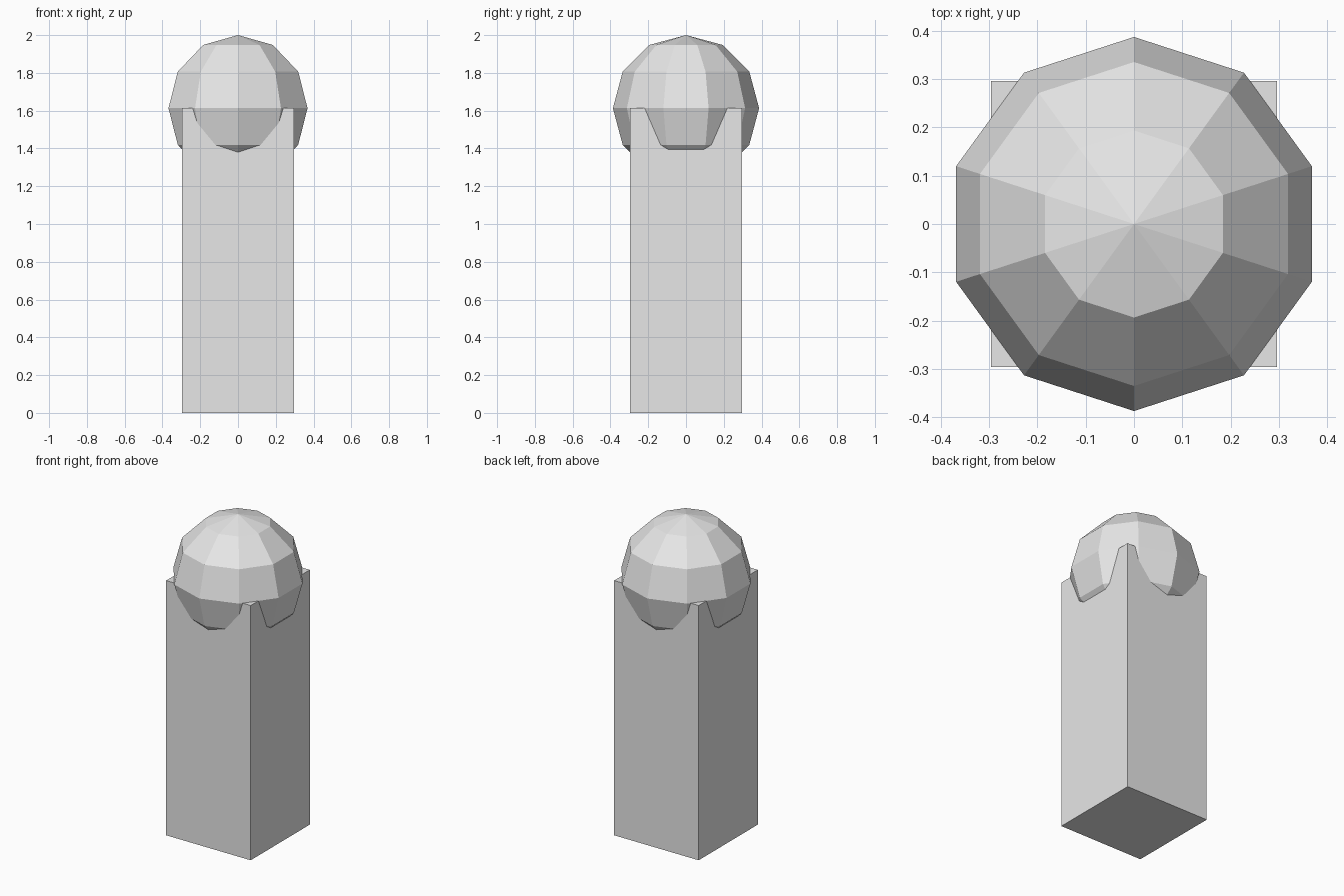
import bpy

if "Cube" in bpy.data.objects:
    bpy.data.objects.remove(bpy.data.objects["Cube"])

grey = bpy.data.materials.new("light grey")
grey.diffuse_color = (0.8, 0.8, 0.8, 1)
grey.use_nodes = True
grey.node_tree.nodes["Principled BSDF"].inputs["Base Color"].default_value = grey.diffuse_color

HALF, TOP, RADIUS = 0.296, 1.613, 0.387


def finish(name):
    obj = bpy.context.object
    obj.name = name
    bpy.ops.object.transform_apply(location=True, rotation=True, scale=True)
    obj.data.materials.append(grey)


# Square post standing on the ground
bpy.ops.mesh.primitive_cube_add(size=1, location=(0, 0, TOP / 2))
bpy.context.object.scale = (2 * HALF, 2 * HALF, TOP)
finish("post")

# Faceted ball half sunk into the post top
bpy.ops.mesh.primitive_uv_sphere_add(segments=10, ring_count=6, radius=RADIUS,
                                     location=(0, 0, TOP))
finish("ball_cap")
